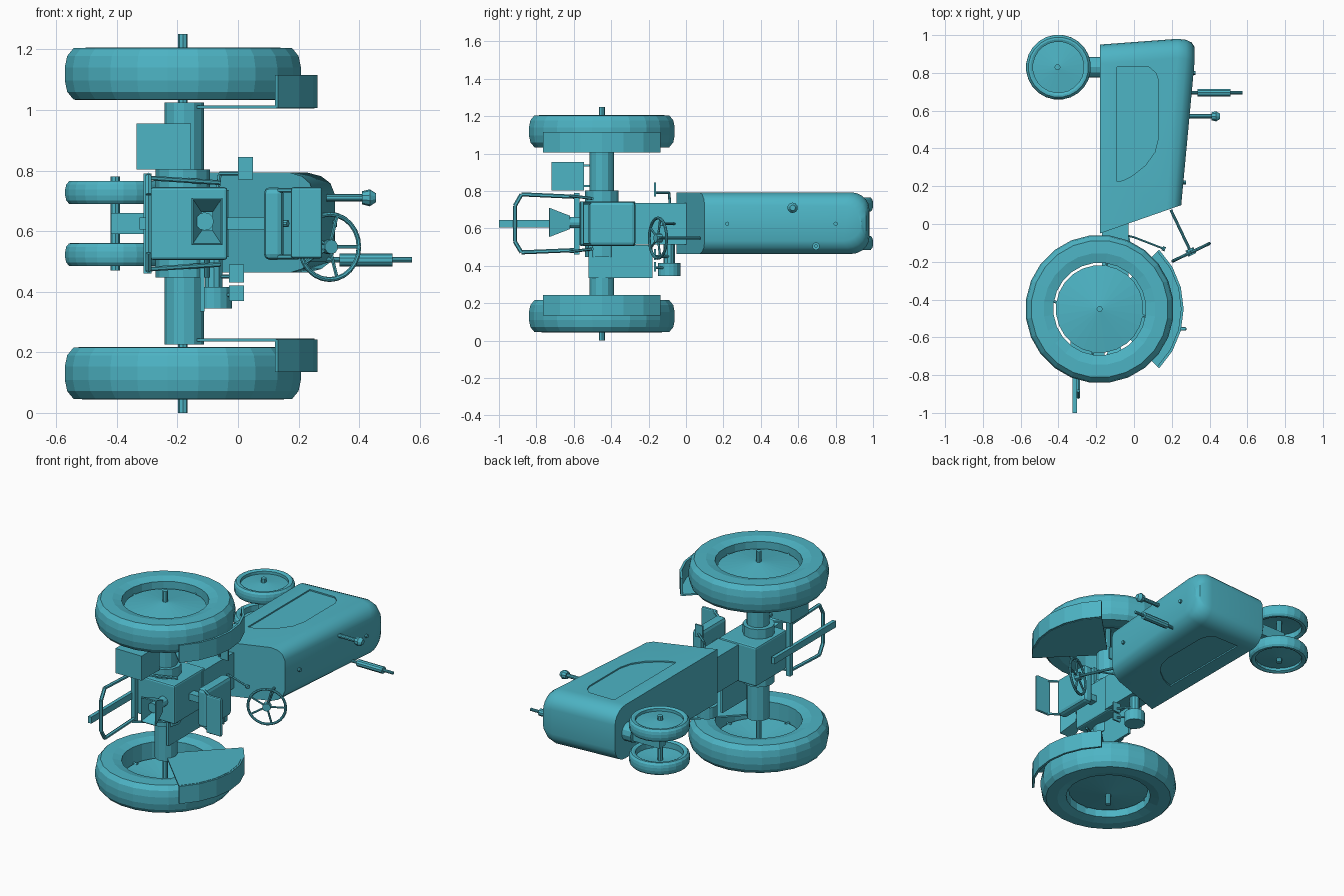
import bpy, bmesh, math
from mathutils import Vector, Matrix

if "Cube" in bpy.data.objects:
    bpy.data.objects.remove(bpy.data.objects["Cube"])

# Tractor lying on its side: vehicle up = +x, forward = +y, width = z
ZC = 0.625
paint = bpy.data.materials.new("teal_paint")
paint.diffuse_color = (0.075, 0.46, 0.56, 1)
paint.use_nodes = True
paint.node_tree.nodes["Principled BSDF"].inputs["Base Color"].default_value = paint.diffuse_color


def finish(bm, name):
    bmesh.ops.recalc_face_normals(bm, faces=bm.faces)
    me = bpy.data.meshes.new(name)
    bm.to_mesh(me)
    bm.free()
    me.materials.append(paint)
    ob = bpy.data.objects.new(name, me)
    bpy.context.collection.objects.link(ob)
    return ob


def box(name, x, y, z, bevel=0):
    bm = bmesh.new()
    bmesh.ops.create_cube(bm, size=1)
    for v in bm.verts:
        v.co = [a[0] + (c + .5) * (a[1] - a[0]) for a, c in zip((x, y, z), v.co)]
    if bevel:
        bmesh.ops.bevel(bm, geom=bm.edges[:], offset=bevel, segments=2, profile=.5, affect='EDGES')
    return finish(bm, name)


def rods(name, pts, r, r2=None, n=10, closed=False):
    """Straight round bars through a list of points."""
    bm = bmesh.new()
    pts = [Vector(p) for p in pts]
    for a, b in zip(pts, pts[1:] + (pts[:1] if closed else [])):
        d = b - a
        m = Matrix.Translation((a + b) / 2) @ d.to_track_quat('Z', 'Y').to_matrix().to_4x4()
        bmesh.ops.create_cone(bm, cap_ends=True, segments=n, radius1=r,
                              radius2=r if r2 is None else r2, depth=d.length, matrix=m)
    return finish(bm, name)


def lathe(name, cx, cy, prof, n=24, closed=True):
    """Spin (radius, z) profile about a z-parallel axis."""
    bm = bmesh.new()
    rings = [[bm.verts.new((cx + r * math.cos(2 * math.pi * (i + .5) / n),
                            cy + r * math.sin(2 * math.pi * (i + .5) / n), z))
              for i in range(n)] for r, z in prof]
    for a, b in zip(rings, rings[1:] + (rings[:1] if closed else [])):
        for i in range(n):
            bm.faces.new((a[i], a[(i + 1) % n], b[(i + 1) % n], b[i]))
    bmesh.ops.remove_doubles(bm, verts=bm.verts, dist=1e-5)
    return finish(bm, name)


def prism(name, pts, z0, z1):
    bm = bmesh.new()
    lo = [bm.verts.new((x, y, z0)) for x, y in pts]
    hi = [bm.verts.new((x, y, z1)) for x, y in pts]
    bm.faces.new(lo)
    bm.faces.new(hi)
    for i in range(len(pts)):
        j = (i + 1) % len(pts)
        bm.faces.new((lo[i], lo[j], hi[j], hi[i]))
    return finish(bm, name)


def wheel(name, cx, cy, zc, s, R, hw, ri, rd, n):
    half = [(ri, .85), (ri + (R - ri) * .35, 1), (R * .925, .98), (R * .98, .68), (R, .25)]
    prof = [(r, zc + hw * w) for r, w in half] + [(r, zc - hw * w) for r, w in half[::-1]]
    lathe(name + "_tire", cx, cy, prof, n)
    # slightly domed disc
    o, tip = zc + s * hw * .4, zc + s * hw * .78
    lathe(name + "_disc", cx, cy, [(0, tip), (rd, o), (rd, o - s * .012), (0, tip - s * .012)], n)
    if rd < ri:
        for k in range(4):  # lugs joining disc and tire
            a = math.pi * (.45 + k * .5)
            c, q = math.cos(a), math.sin(a)
            rods(name + "_lug", [(cx + c * ri * .88, cy + q * ri * .88, o - s * .008),
                                 (cx + c * ri * 1.02, cy + q * ri * 1.02, o - s * .008)], .008, n=6)


RX, RY = -.182, -.45
for side, s in (("right", -1), ("left", 1)):
    Z = lambda d: ZC + s * d
    # wheels
    wheel("rear_wheel_" + side, RX, RY, Z(.494), s, .393, .087, .245, .232, 24)
    wheel("front_wheel_" + side, -.40, .83, Z(.1025), s, .172, .038, .135, .137, 24)
    # rear axle housing, collar and stub
    rods("axle_housing_" + side, [(RX + .004, RY, Z(.1)), (RX + .004, RY, Z(.40))], .065, n=12)
    rods("axle_collar_" + side, [(RX, RY, Z(.12)), (RX, RY, Z(.178))], .09, n=12)
    rods("axle_stub_" + side, [(RX, RY, Z(.38)), (RX, RY, Z(.625))], .016, n=8)
    # fender: sector plate plus curved lip
    arc = [math.radians(-45 + 90 * i / 6) for i in range(7)]
    P = lambda r: [(RX + r * math.cos(a), RY + r * math.sin(a)) for a in arc]
    prism("fender_plate_" + side, [(RX, RY)] + P(.435), *sorted((Z(.38), Z(.39))))
    prism("fender_lip_" + side, P(.445) + P(.431)[::-1], *sorted((Z(.382), Z(.49))))
    # hitch lift arm
    rods("lift_rod_" + side, [(-.29, -.62, Z(.15)), (-.06, -.50, Z(.135))], .008, n=6)

# transmission body
box("transmission", (-.29, -.035), (-.57, -.27), (.505, .745), .01)
box("clutch_housing", (-.17, -.03), (-.30, .06), (.515, .735))

# hood: stacked U-shaped outlines
bm = bmesh.new()
rings = []
for f, ins in ((0, 0), (.82, 0), (.91, .012), (.97, .035), (1, .07)):
    w, front, rear = .165 - ins, .95 + .037 * f - ins * .7, -.05 + .15 * f
    rad = .10
    out = [(rear, -w)]
    for s in (-1, 1):
        for k in range(6):
            a = math.pi / 2 * (k / 5 if s < 0 else 1 - k / 5)
            out.append((front - rad + rad * math.sin(a), s * (w - rad * .9 + rad * .9 * math.cos(a))))
    out.append((rear, w))
    rings.append([bm.verts.new((-.18 + f * (.43 + .07 * min(1, max(0, (y - .1) / .75))), y, ZC + .003 + z))
                  for y, z in out])
for a, b in zip(rings, rings[1:]):
    for i in range(len(a)):
        j = (i + 1) % len(a)
        bm.faces.new((a[i], a[j], b[j], b[i]))
bm.faces.new(rings[0])
bm.faces.new(rings[-1])
hood = finish(bm, "hood")

# recessed side panels
panel = [(-.09, .225), (-.09, .83), (.08, .83), (.115, .80), (.13, .76), (.13, .46),
         (.11, .38), (.06, .31), (-.01, .255), (-.06, .23)]
bpy.context.view_layer.objects.active = hood
for z0, z1 in ((.785, .85), (.40, .471)):
    cut = prism("panel_cutter", panel, z0, z1)
    cut.hide_render = True
    m = hood.modifiers.new("panel", 'BOOLEAN')
    m.operation, m.solver, m.object = 'DIFFERENCE', 'EXACT', cut
    bpy.ops.object.modifier_apply(modifier=m.name)
    bpy.data.objects.remove(cut)
hood.select_set(True)
bpy.ops.object.shade_smooth_by_angle(angle=math.radians(32))

# hood fittings
rods("exhaust_pipe", [(.27, .695, .505), (.575, .695, .505)], .009)
rods("muffler", [(.335, .695, .505), (.51, .695, .505)], .021)
rods("intake_pipe", [(.27, .57, .71), (.43, .57, .71)], .012)
rods("intake_cap", [(.41, .57, .71), (.435, .57, .71)], .022, .028)
rods("intake_cap_top", [(.435, .57, .71), (.455, .57, .71)], .028, .015)
rods("radiator_cap", [(.30, .80, ZC), (.326, .80, ZC)], .011)
rods("fuel_cap", [(.24, .22, ZC), (.275, .22, ZC)], .011)

# narrow front axle
rods("front_pedestal", [(-.24, .83, ZC), (-.17, .83, ZC)], .055, n=12)
box("front_column", (-.42, -.22), (.80, .86), (.59, .66))
rods("front_axle", [(-.405, .83, .47), (-.405, .83, .78)], .016, n=8)

# seat and backrest
box("seat_cushion", (.085, .15), (-.52, -.27), (.505, .745), .02)
box("seat_back", (.175, .278), (-.565, -.545), (.51, .745), .008)
box("seat_post", (-.04, .09), (-.43, -.38), (.605, .645))
for z in (.515, .735):
    rods("seat_arm", [(.12, -.50, z), (.20, -.555, z)], .008, n=6)

# steering wheel
C = Vector((.302, -.15, .548))
u, v, nrm = Vector((.9, .43, 0)), Vector((0, 0, 1)), Vector((-.43, .9, 0))
ring = [C + .108 * (u * math.cos(i * math.pi / 12) + v * math.sin(i * math.pi / 12)) for i in range(24)]
rods("steering_rim", ring, .008, n=8, closed=True)
for k in (0, 5, 10, 14, 19):
    rods("steering_spoke", [C, ring[k]], .006, n=6)
rods("steering_hub", [C - nrm * .015, C + nrm * .02], .024)
rods("steering_column", [C, C + nrm * .25], .008)

# levers, pedals, pulley, footplate
rods("gear_lever", [(-.04, -.06, .625), (0, -.07, .625), (.155, -.13, .625)], .006, n=6)
rods("gear_knob", [(.15, -.128, .625), (.165, -.134, .625)], .012)
for x, z0, z1 in ((0, .77, .845), (-.03, .43, .49), (-.03, .37, .42)):
    box("pedal", (x, x + .05), (-.17, -.16), (z0, z1))
    zi = z0 + .02
    rods("pedal_arm", [(x + .025, -.16, zi), (-.06, -.09, zi), (-.08, -.08, ZC)], .007, n=6)
rods("belt_pulley", [(-.08, -.09, .345), (-.08, -.09, .415)], .06, n=16)
rods("pulley_shaft", [(-.08, -.09, .40), (-.08, -.09, .52)], .03)
box("footplate", (-.125, -.11), (-.52, -.18), (.335, .51))

# side box with bracket
box("tool_box", (-.335, -.155), (-.72, -.545), (.803, .955))
for z in (.82, .93):
    box("tool_box_bracket", (-.21, -.19), (-.55, -.48), (z, z + .012))

# power take-off shield
bm = bmesh.new()
bmesh.ops.create_cone(bm, cap_ends=False, segments=4, radius1=.11, radius2=.05, depth=.11,
                      matrix=Matrix.Translation((-.102, -.675, .632)) @ Matrix.Diagonal((.66, 1, 1, 1))
                      @ Matrix.Rotation(-math.pi / 2, 4, 'X') @ Matrix.Rotation(math.pi / 4, 4, 'Z'))
shield = finish(bm, "shaft_shield")
shield.modifiers.new("thick", 'SOLIDIFY').thickness = .008
rods("drive_shaft", [(-.11, -.68, .632), (-.11, -.55, .632)], .03, n=12)

# drawbar and hitch frame
loop = [(-.57, .485), (-.88, .472), (-.915, .53), (-.915, .72), (-.88, .782), (-.57, .768)]
rods("hitch_frame", [(-.295, y, z) for y, z in loop], .011, n=6)
box("hitch_crossbar", (-.312, -.285), (-.60, -.57), (.46, .79))
box("drawbar", (-.325, -.303), (-1.0, -.4), (.605, .645))
